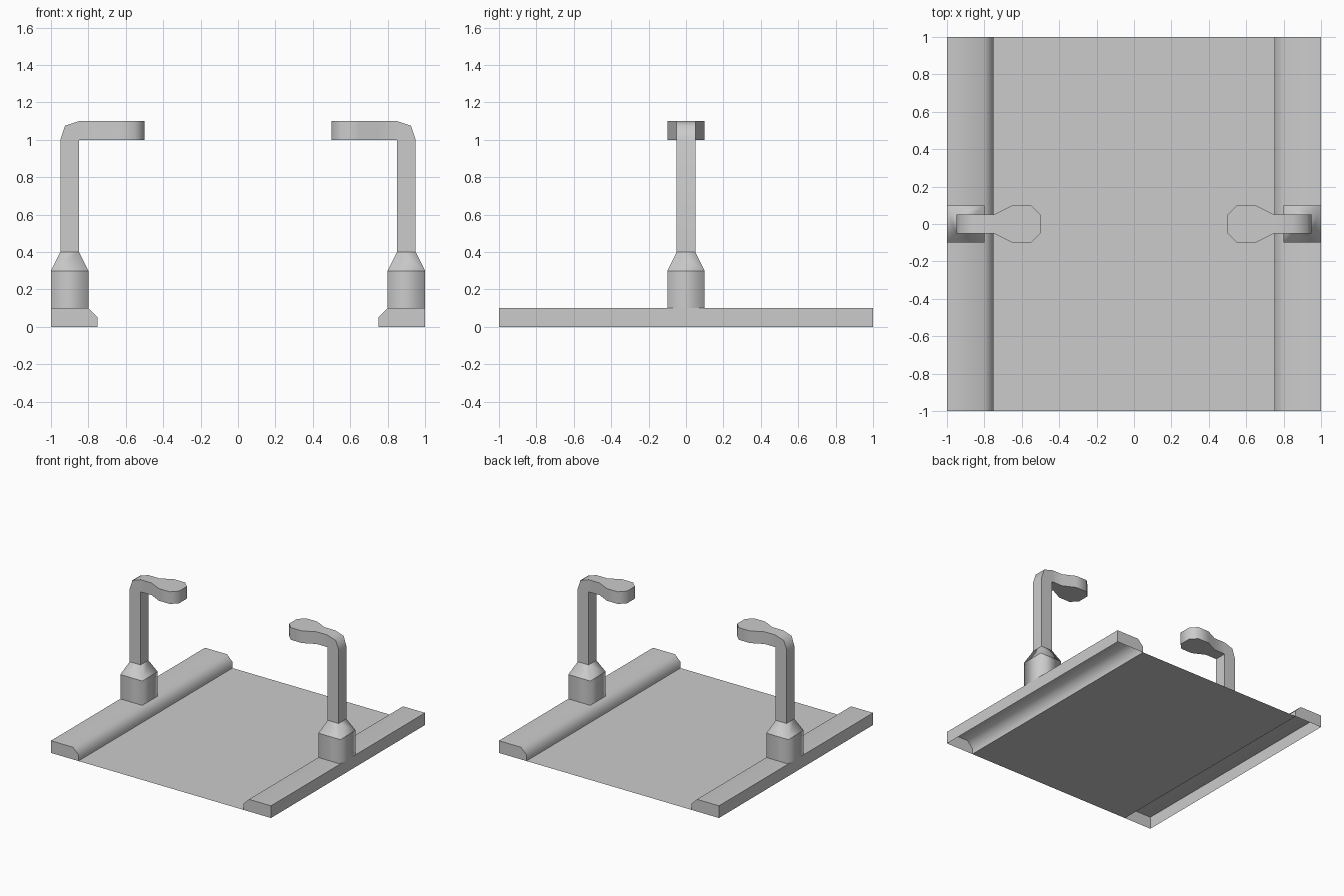
import bpy, bmesh
from math import radians

if "Cube" in bpy.data.objects:
    bpy.data.objects.remove(bpy.data.objects["Cube"])


def finish(name, bm, smooth_angle=55, sharp_rings=False, mirror=True):
    """Turn a bmesh into an object, smooth below the given angle, mirrored in x."""
    bmesh.ops.remove_doubles(bm, verts=bm.verts, dist=0.0005)
    bmesh.ops.recalc_face_normals(bm, faces=bm.faces)
    for f in bm.faces:
        f.smooth = True
    for e in bm.edges:
        flat_ring = sharp_rings and abs(e.verts[0].co.z - e.verts[1].co.z) < 0.001
        e.smooth = (len(e.link_faces) == 2 and not flat_ring
                    and e.calc_face_angle(0) < radians(smooth_angle))
    me = bpy.data.meshes.new(name)
    bm.to_mesh(me)
    bm.free()
    ob = bpy.data.objects.new(name, me)
    bpy.context.collection.objects.link(ob)
    if mirror:
        mod = ob.modifiers.new("Mirror", 'MIRROR')
        mod.use_mirror_merge = False
    return ob


def loft(bm, sections, cap_end=False):
    """Rectangular tube through sections (outer xz, inner xz, half width in y)."""
    rings = []
    for (ox, oz), (ix, iz), w in sections:
        pts = [(ox, -w, oz), (ix, -w, iz), (ix, w, iz), (ox, w, oz)]
        rings.append([bm.verts.new(p) for p in pts])
    for a, b in zip(rings, rings[1:]):
        for i in range(4):
            j = (i + 1) % 4
            bm.faces.new((a[i], a[j], b[j], b[i]))
    if cap_end:
        bm.faces.new(rings[-1])


# Road surface: a single sheet between the kerbs
bm = bmesh.new()
bm.faces.new([bm.verts.new(p) for p in
              [(-.75, -1, 0), (.75, -1, 0), (.75, 1, 0), (-.75, 1, 0)]])
finish("road", bm, mirror=False)

# Pavements: chamfered strips, hollow and open underneath
bm = bmesh.new()
profile = [(-1, 0), (-1, .1), (-.8, .1), (-.75, .05), (-.75, 0)]
front, back = ([bm.verts.new((x, y, z)) for x, z in profile] for y in (-1, 1))
for i in range(len(profile) - 1):
    bm.faces.new((front[i], front[i + 1], back[i + 1], back[i]))
bm.faces.new(front)
bm.faces.new(back)
finish("pavement", bm)

# Lamp post bases: square block with a tapered collar
bm = bmesh.new()
loft(bm, [((-1, .1), (-.8, .1), .1),
          ((-1, .3), (-.8, .3), .1),
          ((-.95, .4), (-.85, .4), .05)])
finish("lamp_base", bm, smooth_angle=100, sharp_rings=True)

# Lamp posts: square pole, bent corner, arm and widened lamp head
bm = bmesh.new()
corner = (-.85, 1)
sections = [((-.95, .4), (-.85, .4), .05),
            ((-.95, 1), corner, .05),
            ((-.925, 1.075), corner, .05),
            ((-.85, 1.1), corner, .05)]
sections += [((x, 1.1), (x, 1), w) for x, w in
             [(-.75, .05), (-.65, .1), (-.55, .1), (-.5, .05)]]
loft(bm, sections, cap_end=True)
finish("lamp_post", bm)
